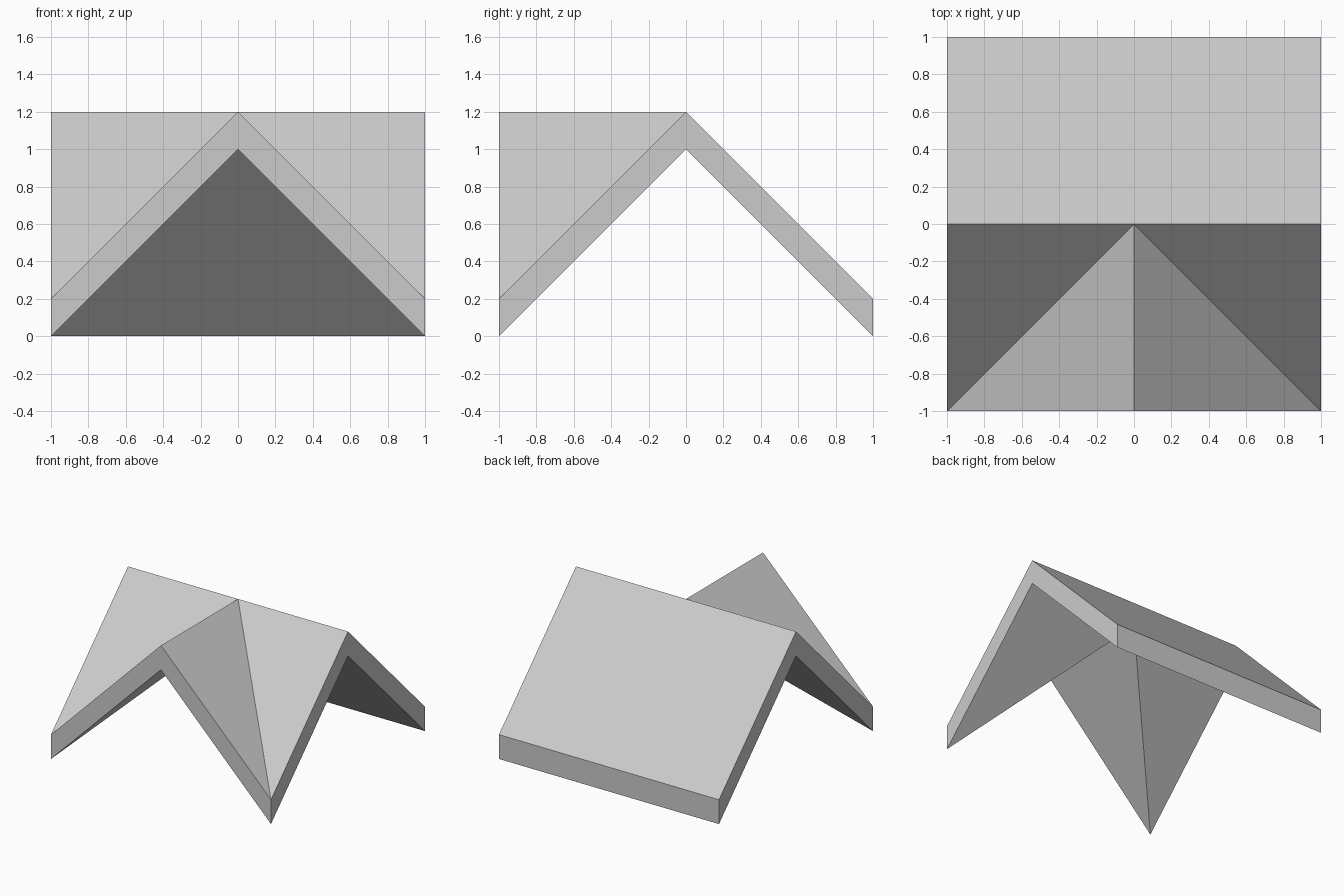
import bpy, bmesh
from mathutils import Vector

if "Cube" in bpy.data.objects:
    bpy.data.objects.remove(bpy.data.objects["Cube"])

THICKNESS = 0.2
RIDGE, EAVE = 1.2, 0.2

# Top skin of the roof: main ridge along x, front cross gable ridge along y
bm = bmesh.new()
centre = bm.verts.new((0, 0, RIDGE))
gable_tip = bm.verts.new((0, -1, RIDGE))
back, ridge, front = [
    [bm.verts.new((x, y, z)) for x in (-1, 1)]
    for y, z in ((1, EAVE), (0, RIDGE), (-1, EAVE))
]

# Back slope
bm.faces.new((ridge[0], centre, ridge[1], back[1], back[0]))

# Front main slope and gable slope on each side, meeting in a valley
for s in (0, 1):
    bm.faces.new((centre, ridge[s], front[s]))
    bm.faces.new((centre, front[s], gable_tip))
bmesh.ops.recalc_face_normals(bm, faces=bm.faces[:])

# Thicken straight down into a solid slab
result = bmesh.ops.extrude_face_region(bm, geom=bm.faces[:], use_keep_orig=True)
lower = [g for g in result["geom"] if isinstance(g, bmesh.types.BMVert)]
bmesh.ops.translate(bm, verts=lower, vec=Vector((0, 0, -THICKNESS)))
bmesh.ops.recalc_face_normals(bm, faces=bm.faces[:])

mesh = bpy.data.meshes.new("cross_gable_roof")
bm.to_mesh(mesh)
bm.free()
roof = bpy.data.objects.new("cross_gable_roof", mesh)
bpy.context.collection.objects.link(roof)
